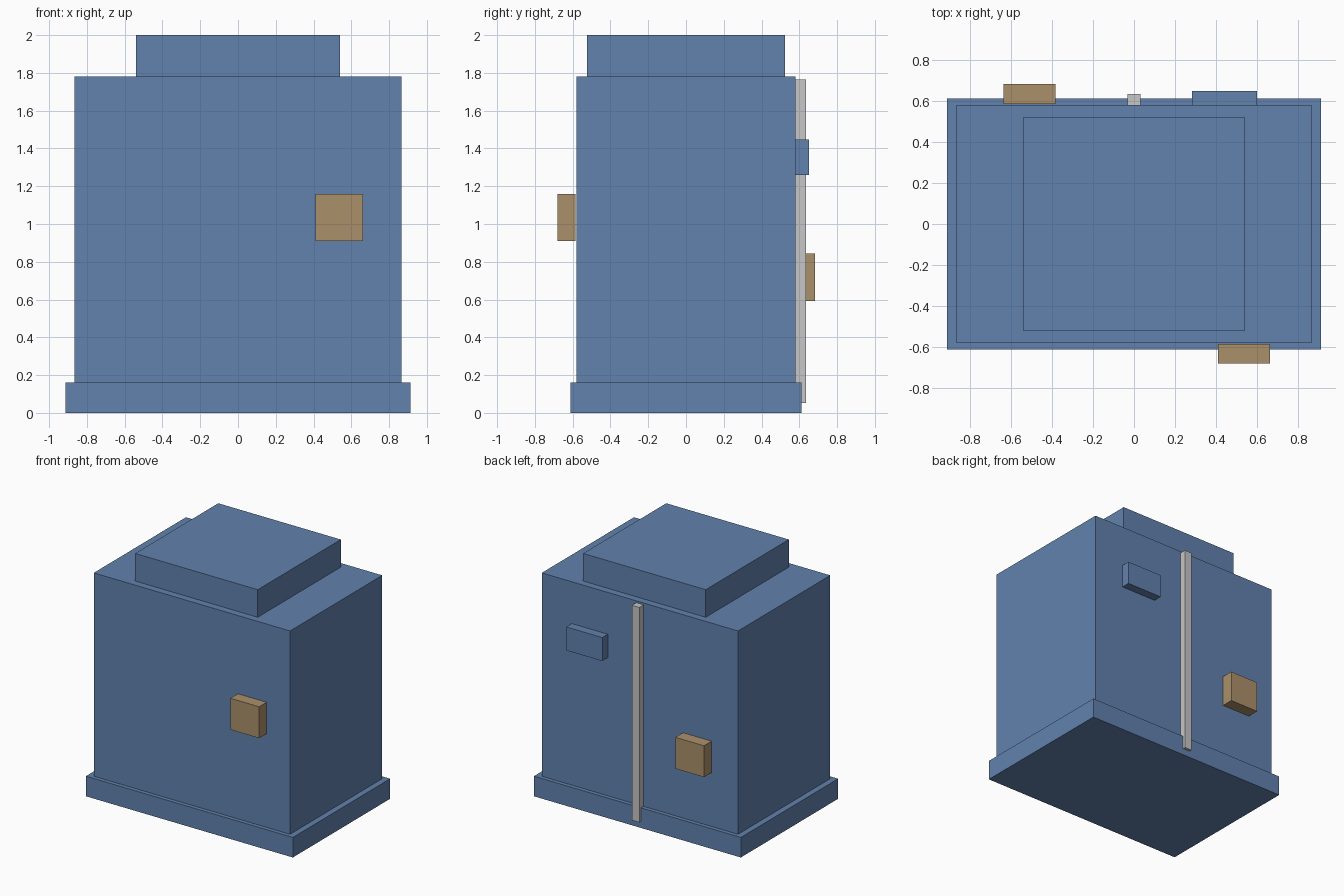
import bpy
import bmesh
from mathutils import Matrix, Vector

default = bpy.data.objects.get("Cube")
if default:
    bpy.data.objects.remove(default, do_unlink=True)


def make_material(name, rgb):
    mat = bpy.data.materials.new(name)
    mat.use_nodes = True
    mat.diffuse_color = (*rgb, 1)
    mat.node_tree.nodes["Principled BSDF"].inputs["Base Color"].default_value = (*rgb, 1)
    return mat


blue = make_material("cabinet blue", (0.122, 0.223, 0.425))
tan = make_material("box tan", (0.41, 0.28, 0.147))
grey = make_material("conduit grey", (0.57, 0.57, 0.58))


def add_box(name, x, y, z, mat):
    """Box spanning the given (low, high) range on each axis."""
    spans = (x, y, z)
    center = Vector([(a + b) / 2 for a, b in spans])
    size = Vector([b - a for a, b in spans])
    bm = bmesh.new()
    bmesh.ops.create_cube(bm, size=1, matrix=Matrix.Diagonal(size).to_4x4())
    mesh = bpy.data.meshes.new(name)
    bm.to_mesh(mesh)
    bm.free()
    mesh.materials.append(mat)
    obj = bpy.data.objects.new(name, mesh)
    obj.location = center
    bpy.context.collection.objects.link(obj)
    return obj


def centred(half):
    return (-half, half)


# Stacked housing
add_box("base_plinth", centred(0.912), centred(0.612), (0, 0.16), blue)
add_box("cabinet_body", centred(0.865), centred(0.58), (0.16, 1.78), blue)
add_box("top_cap", centred(0.54), centred(0.523), (1.78, 2), blue)

# Front fitting
add_box("front_box", (0.41, 0.663), (-0.68, -0.586), (0.91, 1.16), tan)

# Rear fittings
add_box("rear_box", (-0.636, -0.383), (0.586, 0.682), (0.593, 0.843), tan)
add_box("rear_vent", (0.283, 0.6), (0.58, 0.65), (1.26, 1.447), blue)
add_box("rear_conduit", centred(0.032), (0.58, 0.634), (0.053, 1.765), grey)
